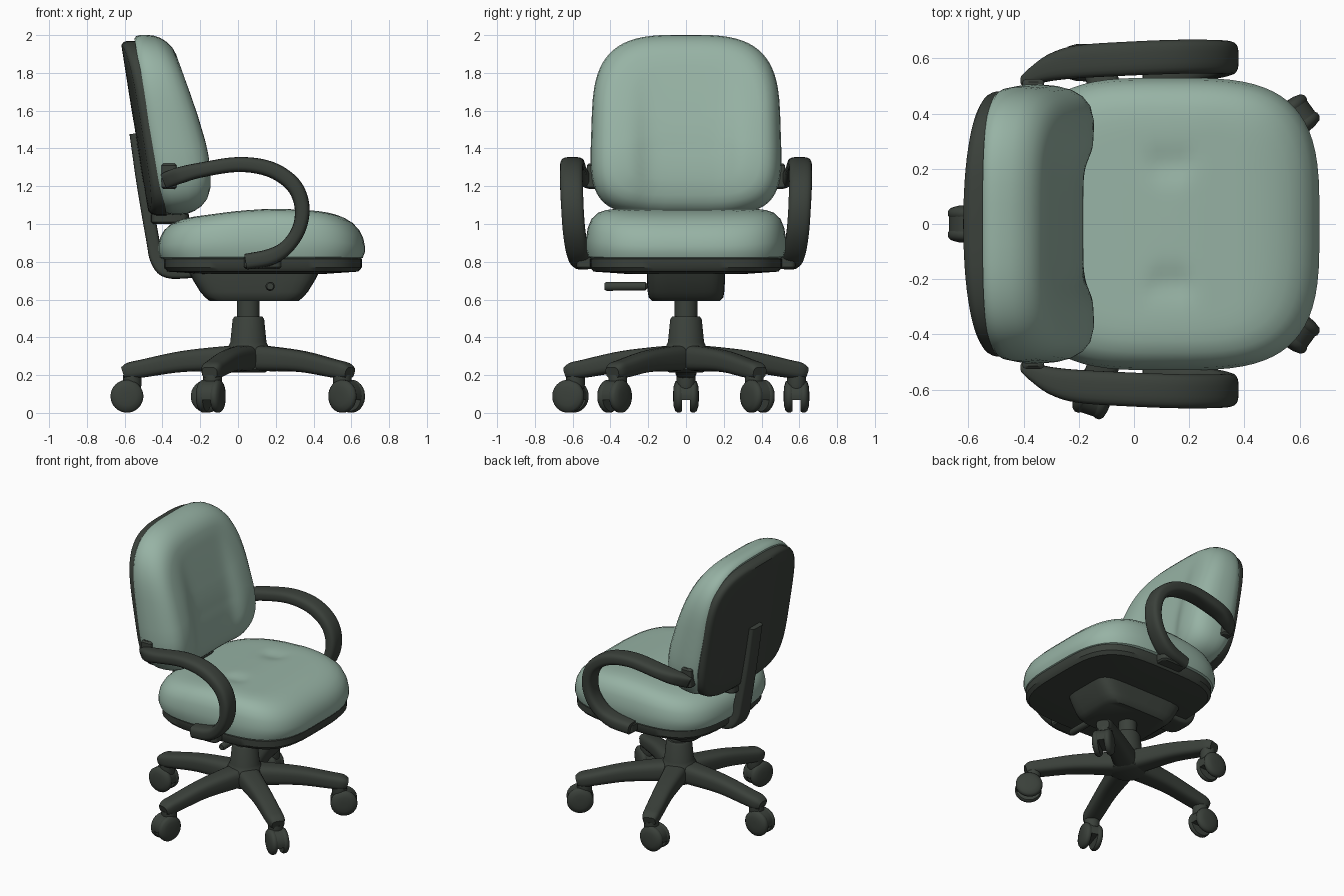
import bpy, bmesh, math
from math import sin, cos, pi, exp, radians
from mathutils import Matrix, Vector

if "Cube" in bpy.data.objects:
    bpy.data.objects.remove(bpy.data.objects["Cube"])


def material(name, col):
    m = bpy.data.materials.new(name)
    m.diffuse_color = (*col, 1)
    m.use_nodes = True
    m.node_tree.nodes["Principled BSDF"].inputs["Base Color"].default_value = m.diffuse_color
    return m


TEAL = material("sage fabric", (0.31, 0.45, 0.375))
DARK = material("dark plastic", (0.043, 0.052, 0.043))
HUB_X = 0.055


def loft(name, rings, mat, matrix=Matrix()):
    """Skin a list of closed rings and cap both ends."""
    bm = bmesh.new()
    vs = [[bm.verts.new(matrix @ Vector(p)) for p in r] for r in rings]
    n = len(vs[0])
    for a, b in zip(vs, vs[1:]):
        for i in range(n):
            j = (i + 1) % n
            bm.faces.new((a[i], a[j], b[j], b[i]))
    bm.faces.new(vs[0])
    bm.faces.new(vs[-1])
    bmesh.ops.recalc_face_normals(bm, faces=bm.faces)
    me = bpy.data.meshes.new(name)
    bm.to_mesh(me)
    bm.free()
    me.materials.append(mat)
    ob = bpy.data.objects.new(name, me)
    bpy.context.collection.objects.link(ob)
    return ob


def oval(a, b, e=2.0, e_low=None, n=32):
    """Superellipse outline; e_low is the exponent of the lower half."""
    out = []
    for i in range(n):
        c, s = cos(2 * pi * (i + .5) / n), sin(2 * pi * (i + .5) / n)
        p = 2 / (e_low if e_low and s < 0 else e)
        out.append((math.copysign(abs(c) ** p, c) * a, math.copysign(abs(s) ** p, s) * b))
    return out


def lerp(pts, x):
    for (x0, y0), (x1, y1) in zip(pts, pts[1:]):
        if x <= x1:
            break
    return y0 + (y1 - y0) * (x - x0) / (x1 - x0)


def soft(pts, x):
    return sum(lerp(pts, x + d * .03) for d in range(-2, 3)) / 5


def pad(name, outline, profile, place, mat):
    """Loft scaled outlines; place(u, v, h) maps them into space."""
    return loft(name, [[place(u * s, v * s, h) for u, v in outline] for s, h in profile], mat)


def sweep(name, pts, mat, e=3.0, matrix=Matrix(), steps=5):
    """Sweep a rounded section; pts are x, z, y, half thickness, half width."""
    P = [Vector(p) for p in pts]
    P = [2 * P[0] - P[1]] + P + [2 * P[-1] - P[-2]]
    path = []
    for a, b, c, d in zip(P, P[1:], P[2:], P[3:]):
        for k in range(steps):
            t = k / steps
            path.append(.5 * (2 * b + (c - a) * t + (2 * a - 5 * b + 4 * c - d) * t * t
                              + (3 * b - a - 3 * c + d) * t ** 3))
    path.append(P[-2])
    rings = []
    for i, p in enumerate(path):
        q = path[min(i + 1, len(path) - 1)] - path[max(i - 1, 0)]
        l = math.hypot(q[0], q[1])
        nx, nz = -q[1] / l, q[0] / l
        rings.append([(p[0] + nx * u, p[2] + w, p[1] + nz * u)
                      for u, w in oval(p[3], p[4], e, n=20)])
    return loft(name, rings, mat, matrix)


def lathe(name, prof, mat, matrix=Matrix(), n=32):
    return loft(name, [[(x, y, z) for x, y in oval(r, r, n=n)] for r, z in prof], mat, matrix)


def block(name, x, y, z, mat):
    """Soft-cornered block from (min, max) ranges."""
    cx, cy, a, b = sum(x) / 2, sum(y) / 2, (x[1] - x[0]) / 2, (y[1] - y[0]) / 2
    r = .01
    lv = [(-r, z[0]), (0, z[0] + r), (0, z[1] - r), (-r, z[1])]
    return loft(name, [[(cx + u, cy + v, h) for u, v in oval(a + d, b + d, 6)] for d, h in lv], mat)


INNER = [(s / 20, 1) for s in range(13, 0, -1)]
SEAT_EDGE = [(.93, 0), (.98, .06), (1, .22), (1, .4), (.983, .62), (.945, .8),
             (.88, .92), (.8, .975), (.72, .995)] + INNER
BACK_EDGE = [(.96, 0), (.985, .06), (1, .2), (1, .35), (.99, .55), (.965, .72),
             (.92, .86), (.86, .95), (.78, .99)] + INNER

# Seat cushion with two tufted dimples
SEAT_TOP = [(-.6, .95), (-.3, 1.03), (0, 1.07), (.2, 1.083), (.45, 1.068), (.6, 1.03), (.8, .93)]


def seat_place(u, v, h):
    x = .125 + u
    dip = .02 * sum(exp(-((x - .13) / .07) ** 2 - ((v - s * .22) / .06) ** 2) for s in (-1, 1))
    return (x, v, .81 + h * (soft(SEAT_TOP, x) - .81) - dip * (h > .9))


pad("seat_cushion", oval(.547, .53, 3.4, n=72), SEAT_EDGE, seat_place, TEAL)

# Seat pan
pad("seat_pan", oval(.524, .508, 3.6, n=64),
    [(.95, .835), (1, .815), (1, .77), (.965, .748), (.6, .735)],
    lambda u, v, h: (.132 + u, v, h), DARK)

# Backrest cushion, hollowed between two vertical creases
BACK_FRONT = [(.9, -.18), (1.08, -.155), (1.2, -.138), (1.35, -.15), (1.5, -.187),
              (1.7, -.255), (1.9, -.325), (2.1, -.4)]


def back_plane(z):
    return -.39 - (z - 1.05) * .17


def back_place(u, v, h):
    z = 1.525 + v
    u *= 1 - .045 * max(0, (z - 1.3) / .7)
    b = back_plane(z)
    fade = max(0, min(1, (1.9 - z) / .5))
    hollow = .042 * fade / (1 + exp((abs(u) - .24) / .025))
    return (b + h * (soft(BACK_FRONT, z) - b) - hollow * max(0, h - .5) * 2, u, z)


pad("back_cushion", oval(.508, .477, 3.3, 4.6, n=72), BACK_EDGE, back_place, TEAL)


# Backrest shell, bowed across its width
def shell_place(u, v, h):
    z = 1.508 + v
    f = back_plane(z) + .012
    b = -.475 - (z - 1.05) * .16 + .04 * (u / .47) ** 2
    return (f + h * (b - f), u, z)


pad("back_shell", oval(.48, .462, 3.4, 4.6, n=64),
    [(.95, 0), (1, 0), (1, .6), (.985, .85), (.95, 1)] + [(s / 10, 1) for s in range(8, 0, -2)],
    shell_place, DARK)

# Spine joining the back to the seat
sweep("back_spine", [(-.54, 1.48, 0, .035, .06), (-.5, 1.2, 0, .035, .06), (-.452, .92, 0, .035, .065),
                     (-.427, .81, 0, .037, .07), (-.37, .75, 0, .037, .08), (-.22, .745, 0, .03, .09)],
      DARK, e=5)
block("back_bracket", (-.46, -.26), (-.12, .12), (1.0, 1.06), DARK)

# Tilt mechanism under the seat
loft("tilt_mechanism", [[(cx + u, v, z) for u, v in oval(a, b, 6)] for cx, a, b, z in
     [(.085, .345, .208, .745), (.085, .325, .207, .705), (.085, .285, .203, .64),
      (.085, .26, .198, .612), (.085, .235, .18, .592)]], DARK)

# Height lever on the right-hand side
LEVER = Matrix.Translation((.17, 0, .67)) @ Matrix.Rotation(pi / 2, 4, 'X')
lathe("height_lever", [(.012, .15), (.012, .205), (.023, .215), (.024, .42), (.018, .432)], DARK, LEVER, 16)

# Loop armrests with brackets to back and seat
ARM = [(-.395, 1.225, .52, .04, .02), (-.36, 1.24, .54, .043, .035), (-.3, 1.26, .568, .044, .05),
       (-.2, 1.285, .588, .04, .06), (0, 1.315, .6, .04, .062), (.17, 1.29, .606, .042, .062),
       (.29, 1.21, .606, .042, .061), (.338, 1.1, .602, .04, .06), (.325, .98, .594, .037, .06),
       (.26, .88, .58, .038, .06), (.17, .825, .563, .044, .06), (.04, .8, .545, .042, .055)]
for side, s in (("left", 1), ("right", -1)):
    sweep(side + "_armrest", [(x, z, y * s, t, w) for x, z, y, t, w in ARM], DARK, e=3.2)
    block(side + "_arm_back_bracket", (-.405, -.325), sorted((.44 * s, .525 * s)), (1.185, 1.32), DARK)
    block(side + "_arm_seat_bracket", (.03, .23), sorted((.42 * s, .58 * s)), (.762, .83), DARK)

# Gas column and hub
HUB = Matrix.Translation((HUB_X, 0, 0))
lathe("gas_column", [(.06, .45), (.06, .61)], DARK, HUB)
lathe("base_hub", [(.09, .215), (.115, .23), (.12, .33), (.105, .355), (.096, .375),
                   (.084, .495), (.074, .51)], DARK, HUB)

# Twin-wheel caster pieces, in local space: rolling along x, axle along y
WHEEL = [(.06, .022), (.08, .022), (.087, .031), (.087, .046), (.077, .058), (.05, .066), (.02, .068)]
HOOD = [(.082 * cos(a * pi / 12), .09 + .082 * sin(a * pi / 12)) for a in range(-1, 14)]

# Five legs and casters
for i in range(5):
    ang = radians(36 + 72 * i)
    spin = HUB @ Matrix.Rotation(ang, 4, 'Z')
    sweep(f"base_leg_{i + 1}", [(0, .29, 0, .07, .08), (.12, .287, 0, .067, .074), (.35, .272, 0, .056, .062),
                                (.56, .235, 0, .048, .058), (.63, .223, 0, .044, .055),
                                (.665, .213, 0, .03, .042)], DARK, e=3.2, matrix=spin)
    stem = spin @ Matrix.Translation((.615, 0, 0))
    lathe(f"caster_stem_{i + 1}", [(.045, .13), (.05, .15), (.05, .2)], DARK, stem, 20)
    # one caster has swivelled, the rest trail outwards
    roll = stem @ Matrix.Rotation(pi - ang if i == 1 else 0, 4, 'Z') @ Matrix.Translation((.028, 0, 0))
    loft(f"caster_hood_{i + 1}", [[(x, y, z) for x, z in HOOD] for y in (-.03, .03)], DARK, roll)
    for k, s in enumerate((1, -1)):
        axle = roll @ Matrix.Translation((0, 0, .088)) @ Matrix.Rotation(-s * pi / 2, 4, 'X')
        lathe(f"caster_wheel_{i + 1}_{k + 1}", WHEEL, DARK, axle, 28)

# Smooth shading
for ob in bpy.data.objects:
    ob.select_set(True)
bpy.context.view_layer.objects.active = bpy.data.objects["seat_cushion"]
bpy.ops.object.shade_smooth_by_angle(angle=radians(40))
